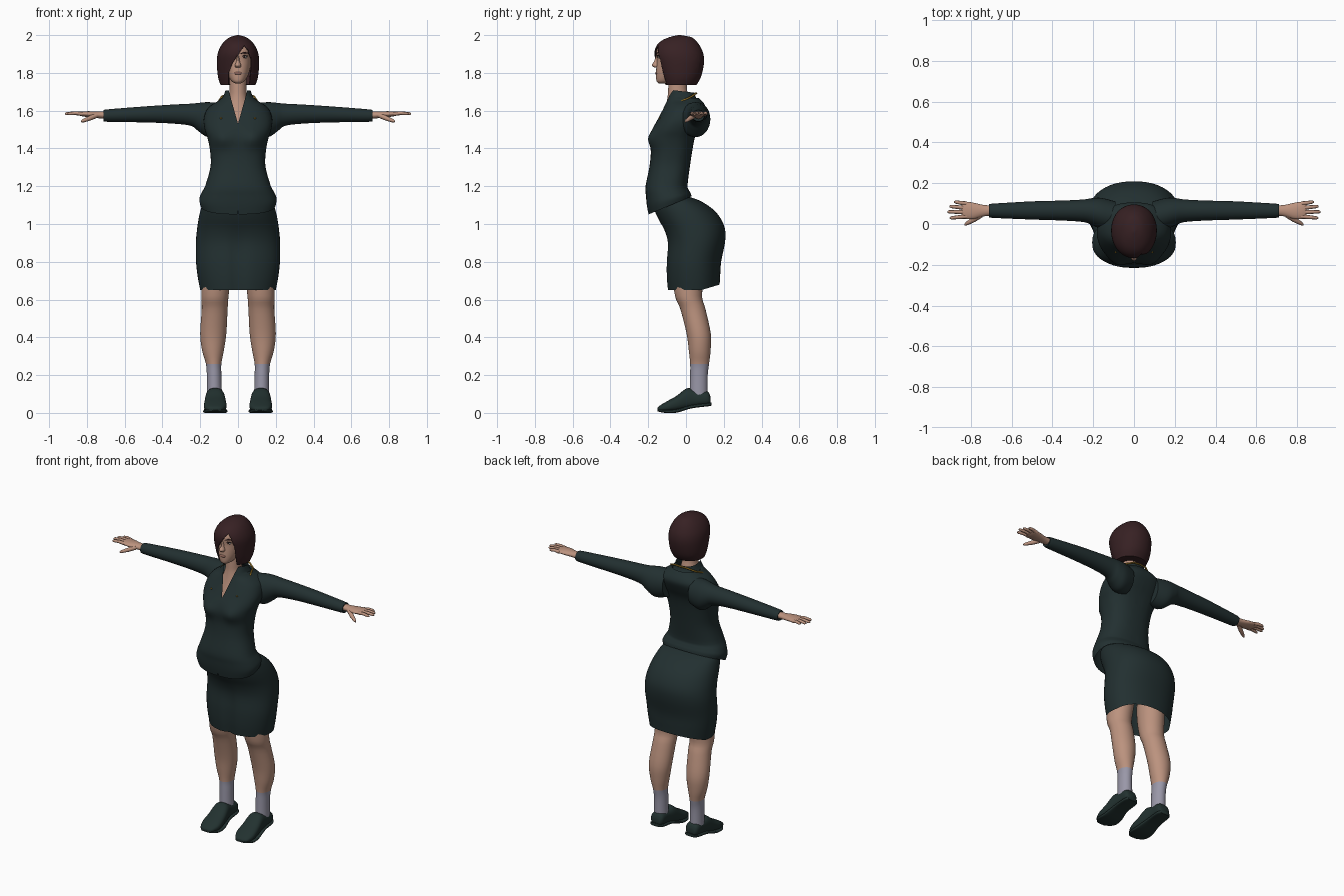
import bpy, bmesh, math
from mathutils import Vector

old = bpy.data.objects.get("Cube")
if old:
    bpy.data.objects.remove(old, do_unlink=True)


def material(name, *rgb):
    mat = bpy.data.materials.new(name)
    mat.use_nodes = True
    mat.diffuse_color = (*rgb, 1)
    mat.node_tree.nodes["Principled BSDF"].inputs["Base Color"].default_value = (*rgb, 1)
    return mat


cloth = material("dark green cloth", .016, .029, .030)
leather = material("green black leather", .016, .031, .029)
hair_brown = material("dark red brown hair", .038, .015, .017)
skin = material("skin", .50, .29, .21)
sock_grey = material("lilac grey sock", .32, .31, .39)
gold = material("gold trim", .32, .18, .02)
lip_colour = material("lip", .36, .17, .13)
eye_white = material("eye white", .55, .5, .47)
eye_dark = material("eye dark", .02, .012, .012)


def finish(obj, mirrored=False, angle=50):
    """Smooth shading with sharp edges kept, and an optional twin at -x."""
    bpy.ops.object.select_all(action='DESELECT')
    obj.select_set(True)
    bpy.context.view_layer.objects.active = obj
    bpy.ops.object.shade_smooth_by_angle(angle=math.radians(angle))
    if mirrored:
        obj.modifiers.new("twin", 'MIRROR')
    return obj


def smooth_rows(rows, steps=4):
    """Catmull-Rom interpolation between the given cross-sections."""
    result = []
    last = len(rows) - 1
    for i in range(last):
        quad = [rows[max(i - 1, 0)], rows[i], rows[i + 1], rows[min(i + 2, last)]]
        for k in range(steps):
            t = k / steps
            result.append([b + t / 2 * (c - a + t * (2 * a - 5 * b + 4 * c - d + t * (3 * (b - c) + d - a)))
                           for a, b, c, d in zip(*quad)])
    return result + [list(rows[-1])]


def cut_opening(bm, outline, y_limit):
    """Cut a convex, counter-clockwise x-z outline out of the front."""
    planes = []
    for (px, pz), (qx, qz) in zip(outline, outline[1:] + outline[:1]):
        planes.append((Vector((px, 0, pz)), Vector((qz - pz, 0, px - qx)).normalized()))
    for point, normal in planes + [(Vector((0, y_limit, 0)), Vector((0, 1, 0)))]:
        geom = bm.verts[:] + bm.edges[:] + bm.faces[:]
        bmesh.ops.bisect_plane(bm, geom=geom, plane_co=point, plane_no=normal)
    gone = []
    for face in bm.faces:
        c = face.calc_center_median()
        if c.y < y_limit and all((c - p).dot(n) < 0 for p, n in planes):
            gone.append(face)
    bmesh.ops.delete(bm, geom=gone, context='FACES')


def loft(name, axis, rows, mats, power=2.0, caps=(True, True), segments=32,
         shape=None, openings=(), paint=None, mirrored=False):
    """Skin superellipse sections; a row is (position, a_min, a_max, b_min, b_max)."""
    bm = bmesh.new()
    rings = []
    for t, a_min, a_max, b_min, b_max in smooth_rows(rows):
        ring = []
        for k in range(segments):
            angle = math.tau * k / segments
            u, v = (math.copysign(abs(f) ** (2 / power), f) for f in (math.cos(angle), math.sin(angle)))
            a = (a_min + a_max) / 2 + u * (a_max - a_min) / 2
            b = (b_min + b_max) / 2 + v * (b_max - b_min) / 2
            ring.append(bm.verts.new({'x': (t, a, b), 'y': (a, t, b), 'z': (a, b, t)}[axis]))
        rings.append(ring)
    for low, high in zip(rings, rings[1:]):
        for k in range(segments):
            n = (k + 1) % segments
            bm.faces.new((low[k], low[n], high[n], high[k]))
    for wanted, ring in zip(caps, (rings[0], rings[-1])):
        if wanted:
            bm.faces.new(ring)
    bmesh.ops.recalc_face_normals(bm, faces=bm.faces[:])
    if shape:
        for vert in bm.verts:
            shape(vert.co)
    for outline, y_limit in openings:
        cut_opening(bm, outline, y_limit)
    if paint:
        for face in bm.faces:
            face.material_index = paint(face.calc_center_median())
    mesh = bpy.data.meshes.new(name)
    bm.to_mesh(mesh)
    bm.free()
    for mat in mats:
        mesh.materials.append(mat)
    obj = bpy.data.objects.new(name, mesh)
    bpy.context.collection.objects.link(obj)
    return finish(obj, mirrored)


def even(rows):
    """Rows given as (z, half_width, y_front, y_back)."""
    return [(z, -w, w, front, back) for z, w, front, back in rows]


def tube(name, points, radii, mat, mirrored=False):
    data = bpy.data.curves.new(name, 'CURVE')
    data.dimensions = '3D'
    data.bevel_depth = 1
    data.bevel_resolution = 2
    data.use_fill_caps = True
    spline = data.splines.new('POLY')
    spline.points.add(len(points) - 1)
    for p, co, r in zip(spline.points, points, radii):
        p.co = (*co, 1)
        p.radius = r
    data.materials.append(mat)
    obj = bpy.data.objects.new(name, data)
    bpy.context.collection.objects.link(obj)
    bpy.ops.object.select_all(action='DESELECT')
    obj.select_set(True)
    bpy.context.view_layer.objects.active = obj
    bpy.ops.object.convert(target='MESH')
    return finish(bpy.context.object, mirrored)


def blob(name, centre, scale, mat, mirrored=False):
    x, y, z = centre
    rx, ry, rz = scale
    rows = [(z - rz * math.cos(a), rx * math.sin(a), y - ry * math.sin(a), y + ry * math.sin(a))
            for a in (math.pi * (k + .1) / 6.2 for k in range(7))]
    rows = [(h, x - w, x + w, f, b) for h, w, f, b in rows]
    return loft(name, 'z', rows, [mat], segments=12, mirrored=mirrored)


# Jacket: bust, hem rising to the back, open neckline and hem notch
def shape_jacket(co):
    if co.y < -.08:
        co.y -= .02 * math.exp(-((abs(co.x) - .085) / .05) ** 2 - ((co.z - 1.45) / .045) ** 2)
    co.z += (co.y + .2) * .42 * min(max((1.2 - co.z) / .15, 0), 1)
    if co.z > 1.67:
        co.z -= (co.y + .08) * .12


loft("jacket", 'z', even([
    (1.05, .198, -.198, .03), (1.1, .205, -.207, .025), (1.15, .193, -.212, .015),
    (1.2, .174, -.214, .008), (1.3, .146, -.194, .02), (1.38, .147, -.186, .032),
    (1.45, .16, -.19, .045), (1.5, .176, -.178, .06), (1.55, .182, -.152, .085),
    (1.6, .168, -.126, .105), (1.63, .14, -.112, .1), (1.655, .1, -.102, .08),
    (1.68, .08, -.094, .055), (1.71, .068, -.082, .045)]),
    [cloth], power=2.4, caps=(False, False), segments=48, shape=shape_jacket,
    openings=[([(0, 1.53), (.056, 1.73), (-.056, 1.73)], -.03),
              ([(-.014, 1), (.014, 1), (0, 1.075)], -.1)])

# Collar trim and lapel pins
tube("collar_trim",
     [(.102, -.055, 1.632), (.1, -.02, 1.652), (.085, .03, 1.675), (.045, .05, 1.69), (0, .055, 1.692)],
     [.005] * 5, gold, mirrored=True)
blob("lapel_pin", (.09, -.139, 1.56), (.005, .004, .005), gold, mirrored=True)


# Skirt: centre crease in front, hem lifted at the back
def shape_skirt(co):
    if co.y < 0 and co.z < 1:
        co.y += .018 * math.exp(-(co.x / .03) ** 2) * min((1 - co.z) / .15, 1)
    if co.z < .75:
        co.z += max(co.y - .08, 0) * .3 * (.75 - co.z) / .1


loft("skirt", 'z', even([
    (1.15, .15, -.17, -.005), (1.125, .178, -.17, .07), (1.08, .196, -.168, .14),
    (1.03, .208, -.148, .183), (.97, .217, -.117, .207), (.9, .223, -.1, .206),
    (.8, .222, -.106, .186), (.72, .213, -.106, .181), (.65, .2, -.1, .178)]),
    [cloth], power=2.2, caps=(True, False), segments=48, shape=shape_skirt)

# Legs with socks
loft("legs", 'z', [
    (.95, .02, .17, -.04, .12), (.75, .035, .19, -.07, .1), (.62, .05, .194, -.058, .085),
    (.55, .055, .192, -.03, .103), (.42, .062, .2, .003, .131), (.33, .075, .19, .015, .13),
    (.26, .088, .17, .022, .122), (.2, .088, .165, .022, .115), (.09, .085, .165, .02, .115)],
    [skin, sock_grey], paint=lambda c: int(c.z < .26), mirrored=True)

# Shoes, heel raised
loft("shoes", 'y', [
    (.13, .095, .15, .048, .085), (.112, .08, .165, .038, .115), (.05, .078, .168, .03, .122),
    (.005, .07, .172, .018, .13), (-.05, .063, .178, .008, .09), (-.1, .061, .18, .004, .062),
    (-.14, .08, .165, .008, .038), (-.152, .1, .14, .014, .026)],
    [leather], power=2.5, mirrored=True)
loft("soles", 'y', [
    (.134, .09, .155, .038, .056), (.11, .076, .168, .034, .052), (.03, .074, .172, .024, .042),
    (-.05, .058, .182, .001, .02), (-.11, .06, .182, 0, .016), (-.15, .09, .152, .008, .02)],
    [leather], power=4, mirrored=True)

# Sleeves and palms
loft("sleeves", 'x', [
    (.09, -.04, .11, 1.47, 1.64), (.16, -.025, .128, 1.46, 1.645), (.21, -.003, .126, 1.492, 1.641),
    (.25, .01, .12, 1.52, 1.637), (.35, .017, .115, 1.532, 1.632), (.5, .022, .111, 1.538, 1.622),
    (.69, .03, .1, 1.541, 1.607), (.71, .034, .097, 1.547, 1.602)], [cloth], mirrored=True)
loft("palms", 'x', [
    (.69, .042, .09, 1.555, 1.597), (.74, .037, .094, 1.56, 1.595), (.79, .024, .105, 1.565, 1.597),
    (.83, .026, .11, 1.571, 1.595), (.845, .032, .106, 1.576, 1.59)], [skin], mirrored=True)

# Fingers and thumbs
for finger, base, tip, reach in (("index", .037, .03, .903), ("middle", .058, .06, .915),
                                 ("ring", .079, .086, .905), ("little", .1, .108, .882)):
    tube(finger + "_fingers", [(.82, base, 1.582), ((.82 + reach) / 2, (base + tip) / 2, 1.587),
                               (reach - .008, tip, 1.584), (reach, tip, 1.583)],
         [.011, .0095, .008, .004], skin, mirrored=True)
tube("thumbs", [(.75, .045, 1.575), (.785, .022, 1.56), (.82, .002, 1.546), (.83, -.004, 1.542)],
     [.014, .013, .009, .004], skin, mirrored=True)

# Neck, chest and head
loft("neck", 'z', even([
    (1.82, .045, -.09, .01), (1.72, .044, -.094, .005), (1.67, .05, -.098, .015),
    (1.6, .075, -.114, .02), (1.5, .09, -.15, .02)]), [skin])
loft("head", 'z', even([
    (1.745, .016, -.145, -.1), (1.757, .035, -.156, -.06), (1.79, .055, -.159, 0),
    (1.83, .066, -.157, .03), (1.87, .072, -.154, .05), (1.92, .074, -.155, .055),
    (1.96, .055, -.125, .03), (1.975, .02, -.07, -.01)]), [skin], power=2.2)
loft("nose", 'z', even([
    (1.89, .007, -.157, -.13), (1.86, .01, -.17, -.13), (1.84, .017, -.181, -.13),
    (1.828, .013, -.166, -.13)]), [skin], segments=12)
blob("lips", (0, -.155, 1.798), (.021, .008, .008), lip_colour)
blob("eyes", (.034, -.141, 1.884), (.015, .008, .007), eye_white, mirrored=True)
blob("irises", (.034, -.146, 1.884), (.006, .005, .006), eye_dark, mirrored=True)
tube("eyelids", [(.017, -.15, 1.888), (.034, -.15, 1.892), (.052, -.138, 1.888)],
     [.001, .003, .002], eye_dark, mirrored=True)
tube("eyebrows", [(.014, -.153, 1.902), (.035, -.147, 1.908), (.056, -.134, 1.903)],
     [.003, .004, .002], hair_brown, mirrored=True)

# Bobbed hair with a fringe swept across the right eye
hair = loft("hair", 'z', even([
    (1.735, .092, -.12, .055), (1.78, .106, -.137, .08), (1.85, .112, -.157, .095),
    (1.9, .108, -.167, .092), (1.94, .092, -.158, .075), (1.97, .069, -.13, .053),
    (1.99, .04, -.085, .025), (2, .004, -.04, -.03)]),
    [hair_brown], power=2.1, segments=48,
    openings=[([(-.05, 1.7), (.058, 1.7), (.068, 1.8), (.07, 1.87), (.055, 1.92),
                (.035, 1.945), (-.03, 1.85), (-.05, 1.8)], -.06)])
shell = hair.modifiers.new("thickness", 'SOLIDIFY')
shell.thickness = .006
shell.offset = -1
